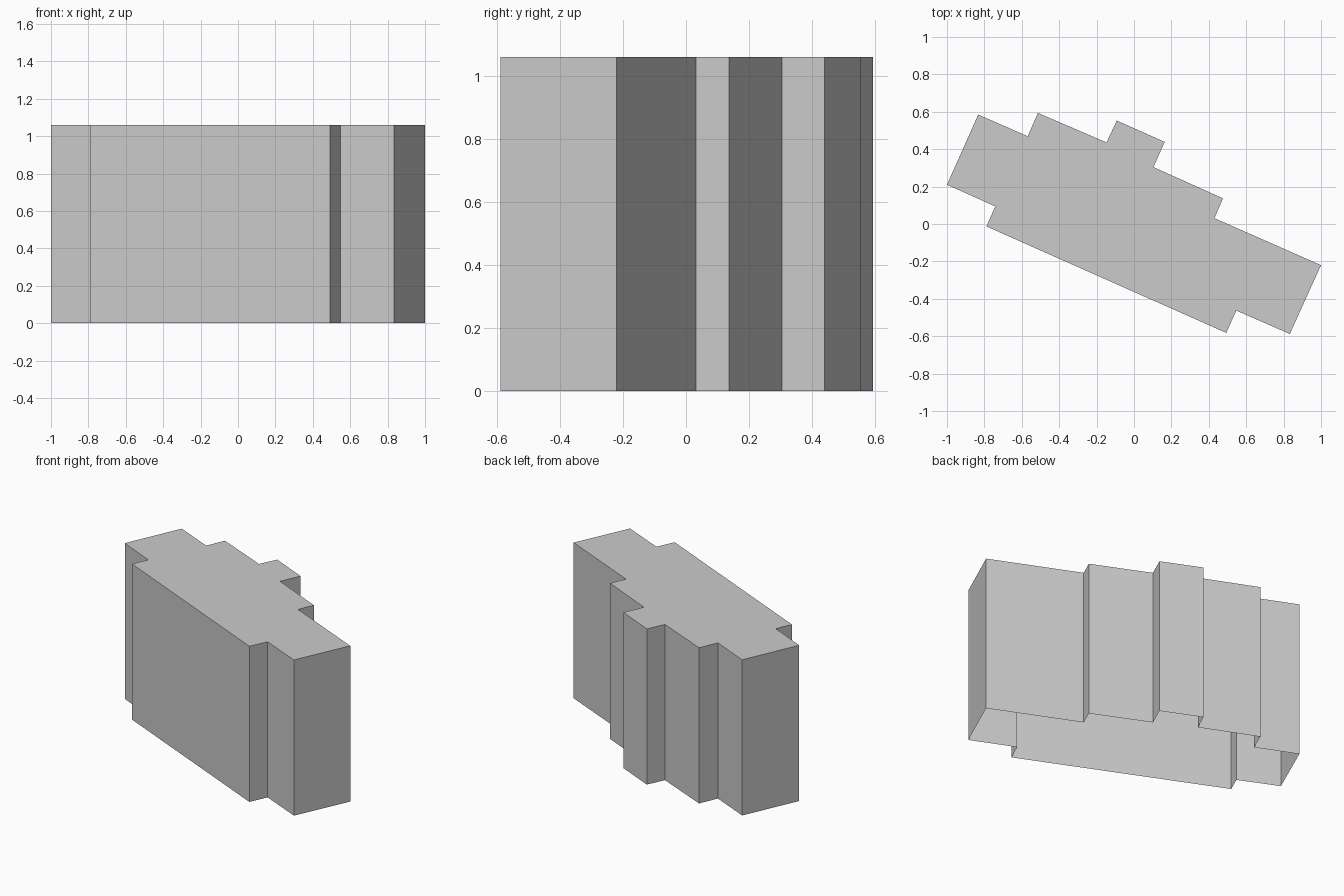
import bpy
import bmesh

cube = bpy.data.objects.get("Cube")
if cube:
    bpy.data.objects.remove(cube, do_unlink=True)

HEIGHT = 1.06

# Building footprint, counter-clockwise from the front left corner
FOOTPRINT = [
    (-1.0, 0.21), (-0.742, 0.094), (-0.789, -0.013), (0.493, -0.582),
    (0.547, -0.463), (0.833, -0.588), (1.0, -0.22), (0.43, 0.031),
    (0.476, 0.137), (0.104, 0.304), (0.164, 0.439), (-0.092, 0.553),
    (-0.147, 0.436), (-0.514, 0.594), (-0.568, 0.469), (-0.833, 0.585),
]

# Single plain grey
grey = bpy.data.materials.new("light grey")
grey.use_nodes = True
colour = (0.6, 0.6, 0.6, 1.0)
grey.diffuse_color = colour
grey.node_tree.nodes["Principled BSDF"].inputs["Base Color"].default_value = colour

# Walls and flat roof, open underneath
bm = bmesh.new()
base = [bm.verts.new((x, y, 0)) for x, y in FOOTPRINT]
top = [bm.verts.new((x, y, HEIGHT)) for x, y in FOOTPRINT]
for i in range(len(base)):
    j = (i + 1) % len(base)
    bm.faces.new((base[i], base[j], top[j], top[i]))
bm.faces.new(top)
bm.normal_update()

mesh = bpy.data.meshes.new("building_block")
bm.to_mesh(mesh)
bm.free()
mesh.materials.append(grey)
building = bpy.data.objects.new("building_block", mesh)
bpy.context.collection.objects.link(building)
